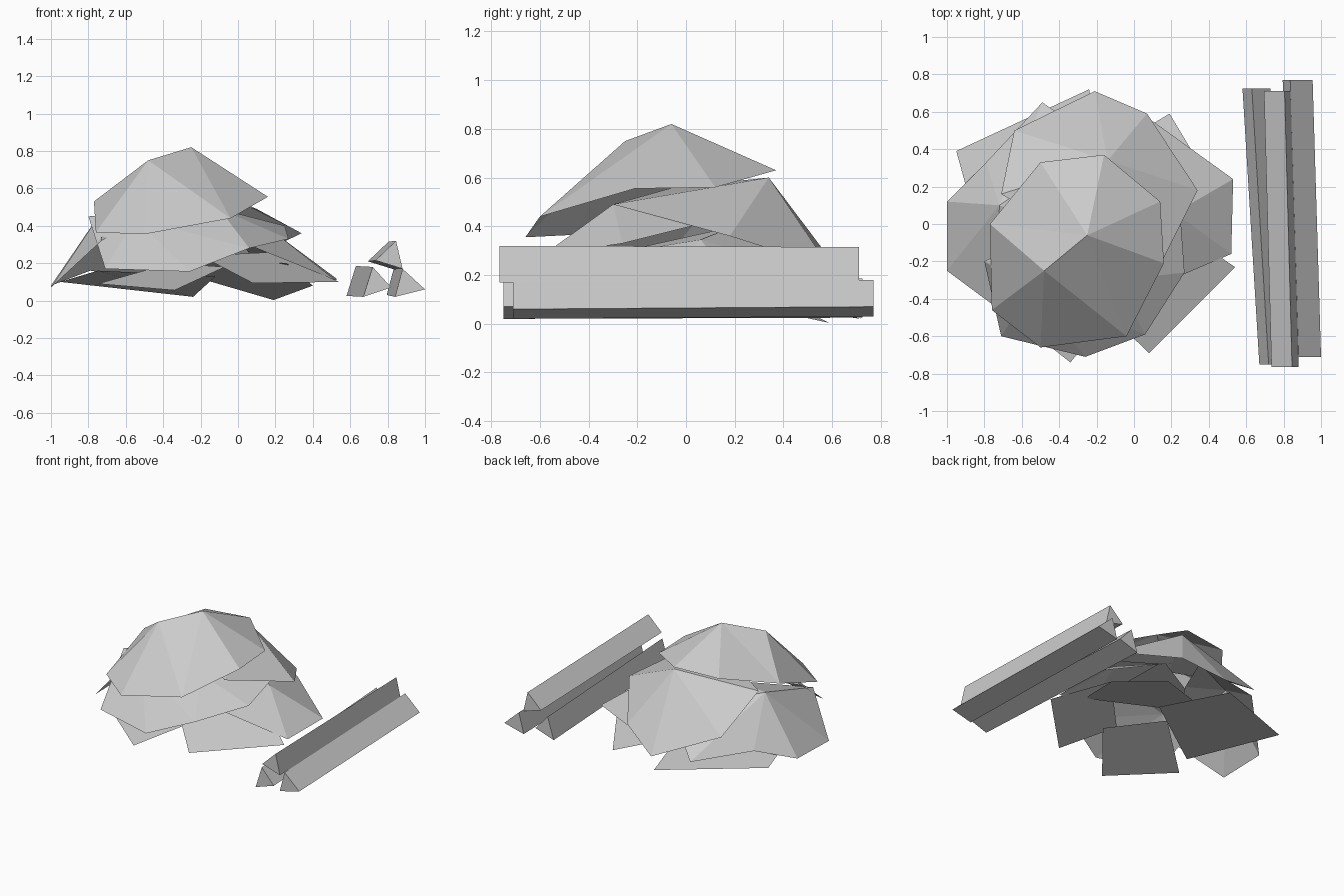
import bpy, bmesh
from mathutils import Vector

if "Cube" in bpy.data.objects:
    bpy.data.objects.remove(bpy.data.objects["Cube"])

grey = bpy.data.materials.new("pale grey")
grey.diffuse_color = (0.6, 0.6, 0.6, 1)
grey.use_nodes = True
grey.node_tree.nodes["Principled BSDF"].inputs["Base Color"].default_value = grey.diffuse_color


def finish(name, bm):
    me = bpy.data.meshes.new(name)
    bm.to_mesh(me)
    bm.free()
    me.materials.append(grey)
    ob = bpy.data.objects.new(name, me)
    bpy.context.collection.objects.link(ob)
    return ob


def shell(name, rim, peaks, bias=0.0):
    """Open faceted cover: every rim edge is fanned to its nearest peak."""
    bm = bmesh.new()
    r = [bm.verts.new(p) for p in rim]
    p = [bm.verts.new(q) for q in peaks]
    near = [min(p, key=lambda q: (q.co - v.co).length - (bias if q == p[0] else 0))
            for v in r]
    for i in range(len(r)):
        j = (i + 1) % len(r)
        bm.faces.new((r[i], r[j], near[i]))
        if near[i] != near[j]:
            bm.faces.new((r[j], near[j], near[i]))
    bm.normal_update()
    bmesh.ops.reverse_faces(bm, faces=[f for f in bm.faces if f.normal.z < 0])
    return finish(name, bm)


def plate(name, corners):
    """Single sloping sheet."""
    bm = bmesh.new()
    f = bm.faces.new([bm.verts.new(c) for c in corners])
    f.normal_update()
    if f.normal.z < 0:
        f.normal_flip()
    return finish(name, bm)


def log(name, profile, y0, y1, shift):
    """Split log: triangular prism that drifts sideways along its length."""
    bm = bmesh.new()
    a = [bm.verts.new((x, y0, z)) for x, z in profile]
    b = [bm.verts.new((x + shift[0], y1, z + shift[1])) for x, z in profile]
    bm.faces.new(a)
    bm.faces.new(b[::-1])
    for i in range(3):
        j = (i + 1) % 3
        bm.faces.new((a[j], a[i], b[i], b[j]))
    bmesh.ops.recalc_face_normals(bm, faces=bm.faces)
    return finish(name, bm)


# Top cover
shell("top_cover",
      [(-.77, 0, .53), (-.76, -.46, .365), (-.50, -.66, .355), (-.04, -.60, .44),
       (.16, -.21, .555), (.14, .12, .56), (-.16, .37, .63), (-.50, .33, .62)],
      [(-.25, -.06, .82), (-.48, -.25, .75)], bias=0.1)

# Middle covers
shell("back_cover",
      [(.10, -.30, .49), (.34, .18, .36), (.07, .59, .23), (-.21, .71, .11),
       (-.64, .50, .286), (-.71, .16, .52), (-.35, -.05, .56)],
      [(-.14, .34, .60)])
shell("front_cover",
      [(-.71, -.60, .17), (-.26, -.71, .155), (.06, -.59, .28), (.27, -.26, .33),
       (.25, .02, .40), (-.20, .10, .50), (-.80, -.20, .45)],
      [(-.10, -.30, .49), (-.55, -.35, .44)])

# Lower covers
shell("left_cover",
      [(-.73, -.45, .32), (-1.0, -.25, .07), (-1.0, .12, .08), (-.79, .33, .16),
       (-.49, .65, .12), (-.20, .45, .35), (-.45, .0, .46)],
      [(-.72, .10, .49)])
shell("right_cover",
      [(.10, -.34, .28), (.52, -.16, .11), (.53, .24, .115), (.10, .55, .20),
       (-.05, .20, .40)],
      [(.22, .06, .345)])

# Sheets at the base
plate("front_sheet", [(-.75, -.42, .09), (-.34, -.74, .055),
                      (-.07, -.41, .18), (-.36, -.08, .20)])
plate("front_right_sheet", [(.08, -.69, .093), (.54, -.23, .10),
                            (.20, .0, .26), (-.20, -.42, .24)])
plate("back_right_sheet", [(.19, .59, .003), (.40, .24, .08),
                           (.26, -.21, .20), (-.55, .15, .22)])
plate("back_left_sheet", [(-.24, .72, .02), (-.95, .39, .10),
                          (-.75, -.34, .16), (-.12, .12, .13)])

# Split logs
log("left_log", [(.67, .02), (.72, .18), (.82, .07)], -.75, .725, (-.09, .005))
log("right_log", [(.84, .02), (.88, .17), (1.0, .06)], -.71, .77, (-.045, .01))
log("upper_log", [(.735, .215), (.845, .32), (.88, .17)], -.765, .71, (-.04, -.005))
